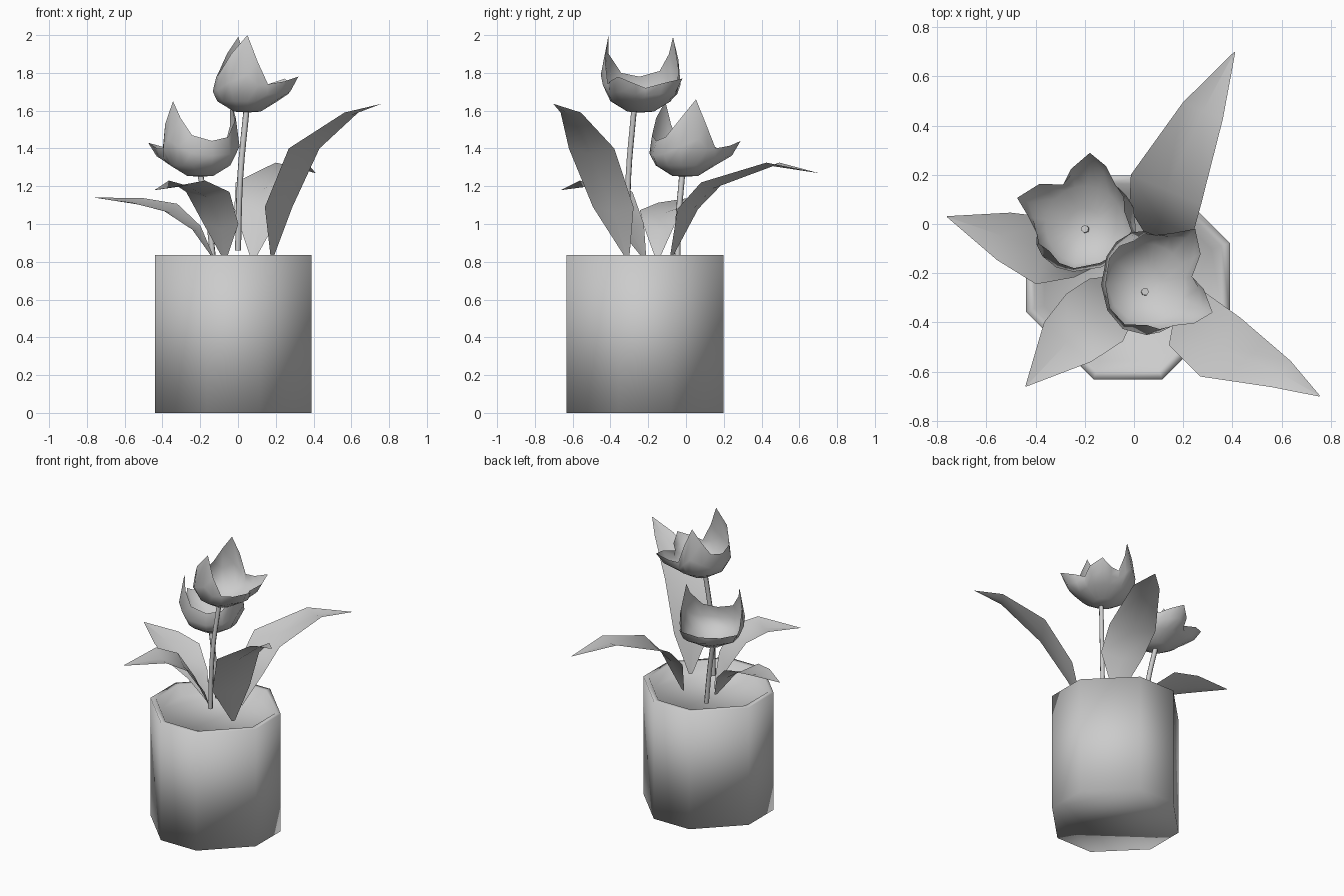
import bpy
from math import cos, sin, radians
from mathutils import Vector

if "Cube" in bpy.data.objects:
    bpy.data.objects.remove(bpy.data.objects["Cube"])


def make_mesh(name, verts, faces):
    me = bpy.data.meshes.new(name)
    me.from_pydata([tuple(v) for v in verts], [], faces)
    me.update()
    for p in me.polygons:
        p.use_smooth = True
    ob = bpy.data.objects.new(name, me)
    bpy.context.collection.objects.link(ob)
    return ob


# Octagonal pot: chamfered-square rings, outside up, over the rim, down to the soil
def octagon(h, z, cx=-0.025, cy=-0.217):
    f = h * 0.337
    pts = [(h, -f), (h, f), (f, h), (-f, h), (-h, f), (-h, -f), (-f, -h), (f, -h)]
    return [(cx + x, cy + y, z) for x, y in pts]


rings = [(0.415, 0), (0.415, 0.835), (0.38, 0.835), (0.34, 0.77)]
verts = [v for h, z in rings for v in octagon(h, z)]
faces = [list(range(7, -1, -1)), list(range(24, 32))]
for k in range(3):
    for i in range(8):
        j = (i + 1) % 8
        faces.append([k * 8 + i, k * 8 + j, k * 8 + 8 + j, k * 8 + 8 + i])
make_mesh("pot", verts, faces)


# Leaves: midrib stations (x, y, z, half width), lightly folded along the midrib
def leaf(name, stations, fold=0.03, roll=0.0):
    pts = [Vector(s[:3]) for s in stations]
    d = pts[-1] - pts[0]
    side = Vector((-d.y, d.x, 0)).normalized()
    side.z = roll
    verts, faces = [], []
    for p, s in zip(pts, stations):
        w = s[3]
        drop = Vector((0, 0, -fold * w / 0.14))
        verts += [p - side * w, p + drop, p + side * w]
    for i in range(len(pts) - 1):
        a = i * 3
        faces += [[a, a + 1, a + 4, a + 3], [a + 1, a + 2, a + 5, a + 4]]
    make_mesh(name, verts, faces)


leaf("leaf_left", [(-0.13, -0.15, 0.82, 0.012), (-0.22, -0.14, 0.98, 0.08),
                   (-0.36, -0.11, 1.09, 0.14), (-0.53, -0.05, 1.125, 0.10),
                   (-0.76, 0.03, 1.14, 0.002)], roll=-0.12)
leaf("leaf_front_left", [(-0.07, -0.22, 0.82, 0.015), (-0.09, -0.30, 1.0, 0.12),
                         (-0.16, -0.38, 1.17, 0.15), (-0.27, -0.48, 1.23, 0.125),
                         (-0.44, -0.66, 1.18, 0.002)])
leaf("leaf_front_right", [(0.18, -0.31, 0.82, 0.012), (0.215, -0.385, 1.09, 0.13),
                          (0.35, -0.50, 1.40, 0.145), (0.60, -0.61, 1.59, 0.065),
                          (0.755, -0.70, 1.635, 0.002)])
leaf("leaf_back_right", [(0.08, -0.08, 0.82, 0.015), (0.11, 0.01, 1.08, 0.14),
                         (0.13, 0.14, 1.22, 0.155), (0.28, 0.46, 1.325, 0.088),
                         (0.41, 0.70, 1.27, 0.002)])

# Flower rim: (angle, radius, height) - two tall petals, two open ones, notches between
RIM = [(-24, 0.295, 0.19), (-6, 0.235, 0.15), (8, 0.187, 0.13), (28, 0.25, 0.155),
       (48, 0.297, 0.18), (62, 0.23, 0.15), (78, 0.20, 0.15), (92, 0.20, 0.28),
       (106, 0.178, 0.40), (126, 0.185, 0.31), (146, 0.18, 0.22), (182, 0.165, 0.19),
       (215, 0.18, 0.21), (243, 0.19, 0.31), (270, 0.17, 0.41), (286, 0.195, 0.27),
       (302, 0.205, 0.15), (320, 0.255, 0.165)]


def flower(name, loc, turn):
    n = len(RIM)
    verts, faces = [Vector(loc)], []
    for a, r, z in RIM:
        t = radians(a + turn)
        belly = ((0.16 + r) / 2 + 0.045 * z / 0.4, 0.06 + 0.4 * (z - 0.06))
        for rr, zz in [(0.07, 0.005), (0.16, 0.06), belly, (r, z)]:
            verts.append(Vector(loc) + Vector((rr * cos(t), rr * sin(t), zz)))
    for i in range(n):
        a, b = 1 + 4 * i, 1 + 4 * ((i + 1) % n)
        faces.append([0, b, a])
        for k in range(3):
            faces.append([a + k, b + k, b + k + 1, a + k + 1])
    make_mesh(name, verts, faces)


flower("flower_tall", (0.05, -0.24, 1.59), 0)
flower("flower_short", (-0.20, -0.005, 1.25), 110)


# Stems: thin bent tubes
def stem(name, pts):
    cu = bpy.data.curves.new(name, 'CURVE')
    cu.dimensions = '3D'
    cu.bevel_depth = 0.016
    cu.bevel_resolution = 1
    cu.use_fill_caps = True
    cu.resolution_u = 4
    sp = cu.splines.new('BEZIER')
    sp.bezier_points.add(len(pts) - 1)
    for bp, p in zip(sp.bezier_points, pts):
        bp.co = p
        bp.handle_left_type = bp.handle_right_type = 'AUTO'
    ob = bpy.data.objects.new(name, cu)
    bpy.context.collection.objects.link(ob)


stem("stem_tall", [(0.0, -0.31, 0.86), (0.012, -0.305, 1.25), (0.045, -0.275, 1.605)])
stem("stem_short", [(-0.13, -0.045, 0.80), (-0.155, -0.04, 1.02), (-0.20, -0.02, 1.265)])
